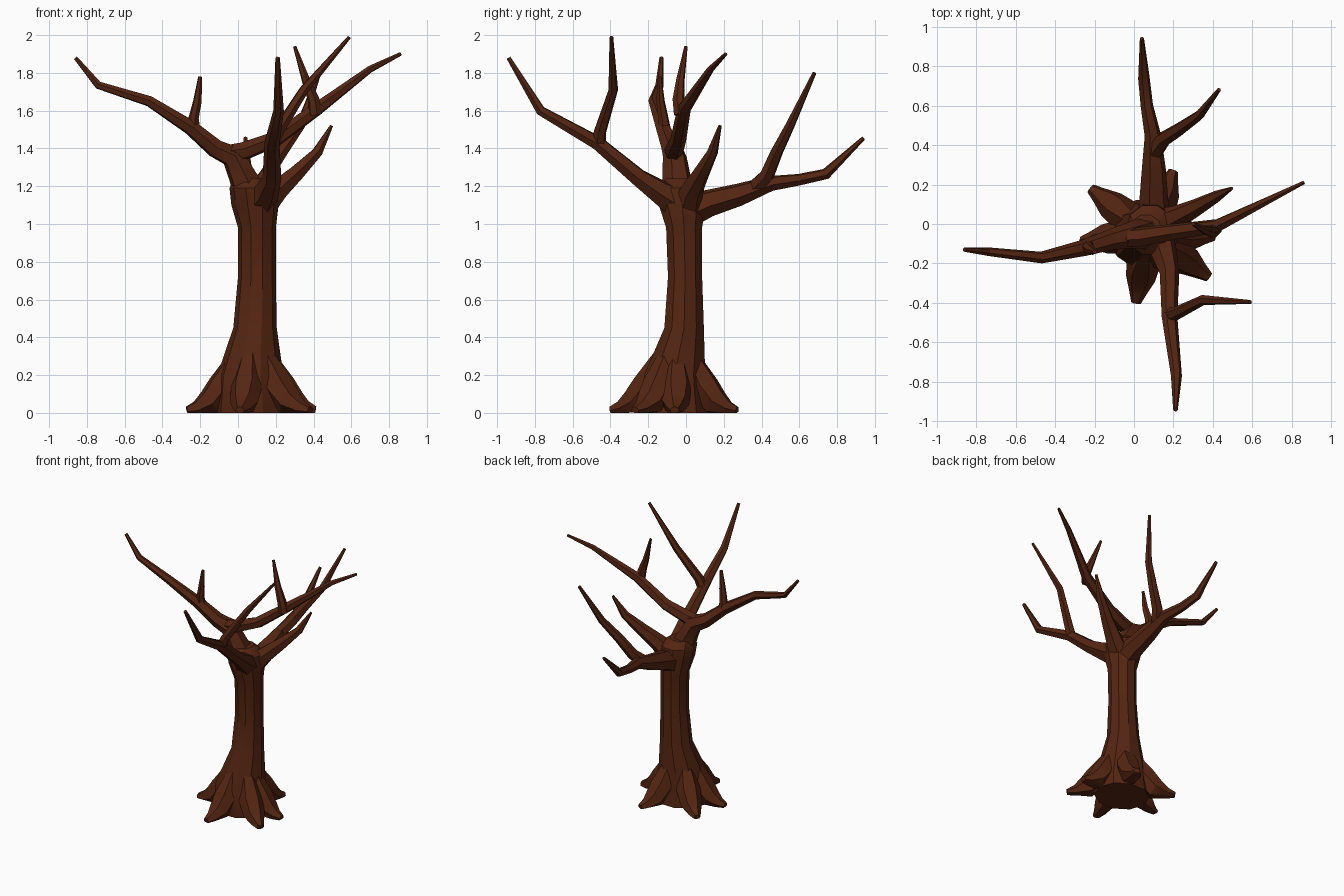
import bpy, bmesh, math
from mathutils import Vector

if "Cube" in bpy.data.objects:
    bpy.data.objects.remove(bpy.data.objects["Cube"], do_unlink=True)

bark = bpy.data.materials.new("dark_brown_bark")
bark.use_nodes = True
colour = (0.09, 0.019, 0.006, 1)
bark.diffuse_color = colour
bark.node_tree.nodes["Principled BSDF"].inputs["Base Color"].default_value = colour
bark.node_tree.nodes["Principled BSDF"].inputs["Roughness"].default_value = 0.9


def finish(name, bm):
    """Turn a bmesh into a shaded bark object."""
    bmesh.ops.recalc_face_normals(bm, faces=bm.faces)
    mesh = bpy.data.meshes.new(name)
    bm.to_mesh(mesh)
    bm.free()
    mesh.materials.append(bark)
    obj = bpy.data.objects.new(name, mesh)
    bpy.context.collection.objects.link(obj)
    bpy.ops.object.select_all(action='DESELECT')
    obj.select_set(True)
    bpy.context.view_layer.objects.active = obj
    bpy.ops.object.shade_smooth_by_angle(angle=math.radians(30))


def loft(name, rings):
    """Skin a list of point rings and cap both ends."""
    bm = bmesh.new()
    loops = [[bm.verts.new(p) for p in ring] for ring in rings]
    n = len(loops[0])
    for a, b in zip(loops, loops[1:]):
        for i in range(n):
            j = (i + 1) % n
            bm.faces.new((a[i], a[j], b[j], b[i]))
    bm.faces.new(loops[0])
    bm.faces.new(loops[-1])
    finish(name, bm)


def limb(name, points, sides=6, on_ground=False):
    """Tapered tube through (x, y, z, radius) points."""
    pts = [Vector(p[:3]) for p in points]
    rings, side = [], None
    for i, p in enumerate(pts):
        before = (p - pts[i - 1]).normalized() if i else Vector()
        after = (pts[i + 1] - p).normalized() if i + 1 < len(pts) else Vector()
        d = (before + after).normalized()
        if side is None:
            side = d.orthogonal()
        side = (side - d * side.dot(d)).normalized()
        up = d.cross(side)
        ring = []
        for k in range(sides):
            t = math.tau * k / sides
            v = p + points[i][3] * (side * math.cos(t) + up * math.sin(t))
            if on_ground:
                v.z = max(v.z, 0)
            ring.append(v)
        rings.append(ring)
    loft(name, rings)


# Trunk: (z, centre x, centre y, half width x, half width y)
trunk = [(0, .07, -.05, .2, .18), (.1, .07, -.06, .19, .18), (.2, .065, -.06, .175, .17),
         (.45, .09, -.01, .115, .11), (.72, .1, -.005, .1, .095), (.98, .1, -.01, .1, .1),
         (1.1, .09, -.02, .125, .13), (1.19, .08, -.03, .125, .13), (1.24, .06, -.03, .08, .08)]
loft("trunk", [[Vector((cx + rx * math.cos(math.tau * k / 10), cy + ry * math.sin(math.tau * k / 10), z))
                for k in range(10)] for z, cx, cy, rx, ry in trunk])

# Roots spreading from the trunk foot
root_tips = [(-.27, -.09), (-.22, .18), (.2, .27), (.41, -.06), (.38, -.27), (.01, -.4)]
for n, (x, y) in enumerate(root_tips, 1):
    cx, cy = .075, -.05

    def along(f, z, r):
        return (cx + (x - cx) * f, cy + (y - cy) * f, z, r)
    limb(f"root_{n}", [along(.22, .3, .05), along(.45, .14, .085), along(.65, .055, .075),
                       along(.85, .02, .045), along(1, .01, .025)], on_ground=True)

# Main branches and the twigs growing from them
limb("right_branch", [(.08, -.04, 1.12, .1), (.02, -.05, 1.26, .075), (-.03, -.06, 1.36, .065),
                      (-.12, -.08, 1.4, .052), (-.25, -.12, 1.51, .042), (-.47, -.17, 1.65, .03),
                      (-.74, -.14, 1.735, .022), (-.86, -.13, 1.88, .011)])
limb("right_twig", [(-.23, -.11, 1.48, .035), (-.235, -.12, 1.56, .028),
                    (-.215, -.135, 1.65, .023), (-.2, -.14, 1.78, .011)])
limb("left_branch", [(-.08, -.07, 1.37, .045), (.03, -.065, 1.385, .05), (.2, -.04, 1.45, .042),
                     (.42, -.01, 1.61, .036), (.7, .13, 1.82, .019), (.86, .21, 1.9, .01)])
limb("left_twig", [(.41, -.03, 1.58, .035), (.4, -.04, 1.66, .032), (.36, -.03, 1.76, .023),
                   (.3, 0, 1.94, .009)])
limb("low_left_branch", [(.12, 0, 1.08, .08), (.21, .03, 1.18, .062), (.31, .08, 1.27, .046),
                         (.42, .14, 1.38, .03), (.495, .18, 1.52, .009)])
limb("front_branch", [(.1, -.02, 1.1, .1), (.15, -.14, 1.17, .068), (.18, -.25, 1.245, .05),
                      (.18, -.47, 1.43, .04), (.215, -.77, 1.6, .028), (.21, -.94, 1.88, .012)])
limb("front_twig", [(.18, -.46, 1.42, .036), (.21, -.455, 1.49, .034),
                    (.35, -.385, 1.71, .026), (.59, -.395, 1.99, .01)])
limb("back_branch", [(.1, 0, 1.06, .09), (.1, .12, 1.11, .075), (.1, .28, 1.155, .062),
                     (.095, .45, 1.215, .042), (.065, .6, 1.235, .032), (.05, .74, 1.265, .03),
                     (.04, .94, 1.455, .011)])
limb("back_twig", [(.1, .36, 1.19, .045), (.15, .43, 1.26, .04), (.23, .48, 1.38, .034),
                   (.33, .55, 1.52, .026), (.43, .68, 1.8, .011)])
